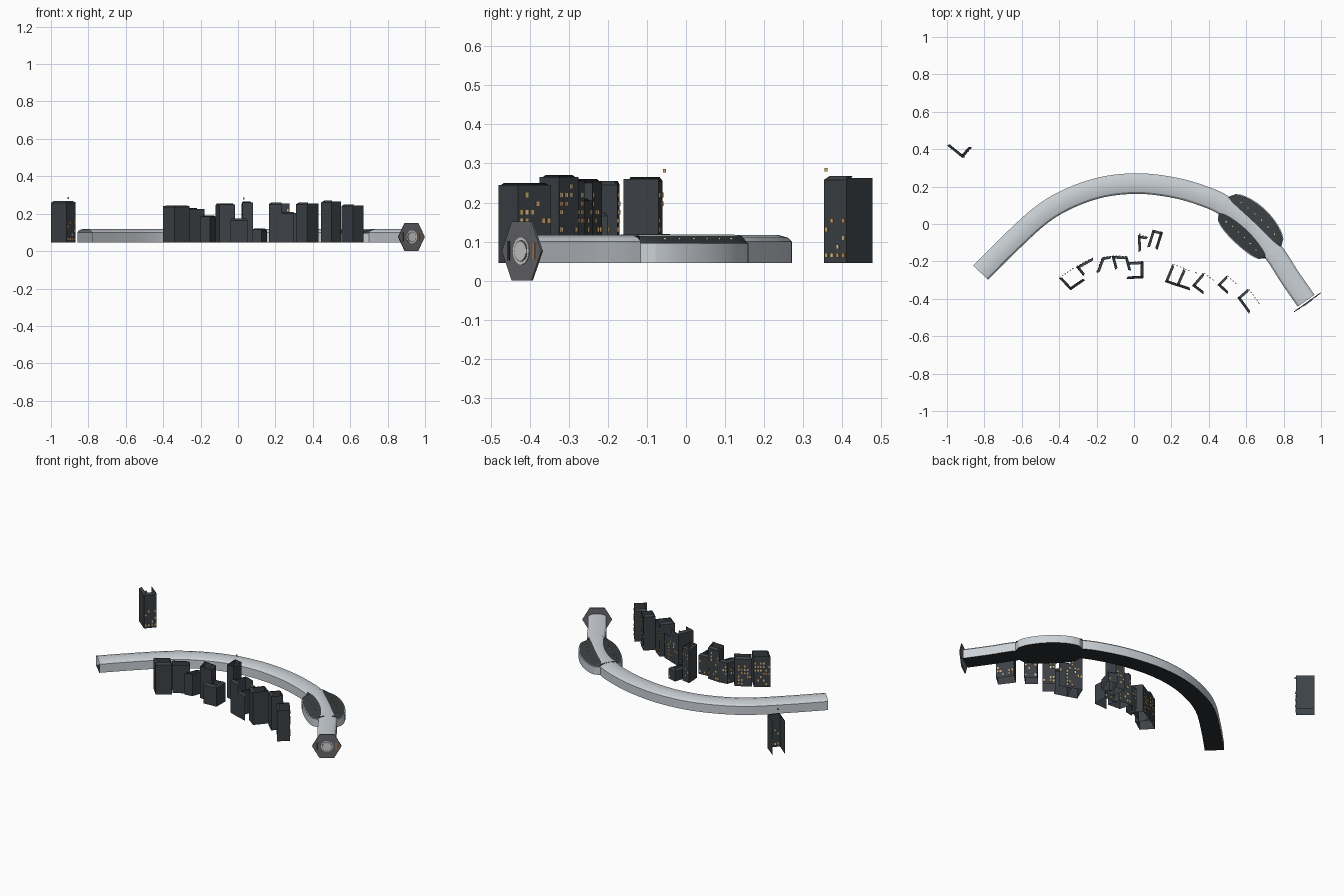
import bpy, bmesh, math, random
from mathutils import Vector, Matrix

random.seed(4)
if "Cube" in bpy.data.objects:
    bpy.data.objects.remove(bpy.data.objects["Cube"])


def material(name, rgb):
    m = bpy.data.materials.new(name)
    m.use_nodes = True
    m.diffuse_color = (*rgb, 1)
    m.node_tree.nodes["Principled BSDF"].inputs["Base Color"].default_value = (*rgb, 1)
    return m


shell = material("pale shell", (.6, .64, .68))
floor_dark = material("dark floor", (.025, .026, .028))
glass = material("smoked roof", (.045, .052, .055))
facade = material("slate facade", (.046, .054, .062))
amber = material("amber window", (.68, .4, .14))
cream = material("cream window", (.8, .62, .34))
frame = material("portal grey", (.14, .135, .145))
portal_light = material("portal disc", (.65, .65, .66))
copper = material("copper strip", (.42, .2, .1))


def finish(name, bm, mats, smooth=False):
    mesh = bpy.data.meshes.new(name)
    bm.to_mesh(mesh)
    bm.free()
    for m in mats:
        mesh.materials.append(m)
    ob = bpy.data.objects.new(name, mesh)
    bpy.context.collection.objects.link(ob)
    if smooth:
        bpy.ops.object.select_all(action='DESELECT')
        ob.select_set(True)
        bpy.context.view_layer.objects.active = ob
        bpy.ops.object.shade_smooth_by_angle(angle=math.radians(25))
    return ob


def add_block(bm, matrix, size, index):
    made = bmesh.ops.create_cube(bm, size=1, matrix=matrix @ Matrix.Diagonal((*size, 1)))
    for f in {f for v in made["verts"] for f in v.link_faces}:
        f.material_index = index


# Centre line of the elevated tube, as a smooth curve through a few points
KEYS = [Vector(p) for p in [
    (-.82, -.26), (-.67, -.11), (-.5, .045), (-.35, .135), (-.17, .197), (.02, .216),
    (.2, .197), (.35, .157), (.48, .1), (.62, -.01), (.745, -.15), (.83, -.28), (.92, -.41)]]
STEPS = 8
STATION = (8 * STEPS, 10 * STEPS)


def smooth_path(keys):
    pts = [keys[0] * 2 - keys[1]] + keys + [keys[-1] * 2 - keys[-2]]
    out = []
    for a, b, c, d in zip(pts, pts[1:], pts[2:], pts[3:]):
        for i in range(STEPS):
            t = i / STEPS
            out.append(b + (c - a) * t / 2 + (a * 2 - b * 5 + c * 4 - d) * t * t / 2
                       + (b * 3 - a - c * 3 + d) * t ** 3 / 2)
    return out + [keys[-1]]


PATH = smooth_path(KEYS)


def side_at(i):
    t = (PATH[min(i + 1, len(PATH) - 1)] - PATH[max(i - 1, 0)]).normalized()
    return Vector((t.y, -t.x))


def sweep(name, start, end, section, mats, strip_mats):
    """Sweep a closed section, which may vary along the way, over part of the path."""
    bm = bmesh.new()
    rows = []
    for i in range(start, end + 1):
        side = side_at(i)
        rows.append([bm.verts.new((*(PATH[i] + side * w), z))
                     for w, z in section((i - start) / (end - start))])
    for r, s in zip(rows, rows[1:]):
        n = len(r)
        for k in range(n):
            f = bm.faces.new((r[k], r[(k + 1) % n], s[(k + 1) % n], s[k]))
            f.material_index = strip_mats[k]
    bmesh.ops.recalc_face_normals(bm, faces=bm.faces)
    return finish(name, bm, mats, True)


def mirrored(half):
    return half + [(-w, z) for w, z in reversed(half)]


def tube_section(t):
    return mirrored([(.055, .045), (.055, .1), (.045, .11), (.02, .117)])


def station_section(t):
    bulge = math.sqrt(max(0, 1 - (2 * t - 1) ** 2))
    wide = .055 + .065 * bulge
    spine = .05 - .022 * bulge
    return mirrored([(wide, .045), (wide, .095), (wide - .004, .096),
                     (spine, .114), (spine * .5, .118)])


tube_mats = [0] * 7 + [1]
sweep("long_tube", 0, STATION[0], tube_section, [shell, floor_dark], tube_mats)
sweep("short_tube", STATION[1], len(PATH) - 1, tube_section, [shell, floor_dark], tube_mats)
sweep("station", *STATION, station_section, [shell, floor_dark, glass],
      [0, 0, 2, 0, 0, 0, 2, 0, 0, 1])

# Small lamps along both sides of the station roof
bm = bmesh.new()
for i in range(STATION[0] + 3, STATION[1] - 2, 2):
    for sign in (-1, 1):
        spot = PATH[i] + side_at(i) * sign * .065
        add_block(bm, Matrix.Translation((spot.x, spot.y, .107)), (.006, .006, .006), i // 2 % 2)
finish("station_lamps", bm, [cream, shell])

# Hexagonal portal closing the short tube
across = Vector((.81, .58, 0)).normalized()
outward = Vector((across.y, -across.x, 0))
PORTAL = Matrix((across, (0, 0, 1), outward)).transposed().to_4x4()
PORTAL.translation = (.928, -.42, .076)


def plate(name, outline, back, front, mat):
    bm = bmesh.new()
    face = bm.faces.new([bm.verts.new((x, y, back)) for x, y in outline])
    ext = bmesh.ops.extrude_face_region(bm, geom=[face], use_keep_orig=True)
    moved = [v for v in ext["geom"] if isinstance(v, bmesh.types.BMVert)]
    bmesh.ops.translate(bm, verts=moved, vec=(0, 0, front - back))
    bmesh.ops.recalc_face_normals(bm, faces=bm.faces)
    bm.transform(PORTAL)
    return finish(name, bm, [mat])


def ngon(n, r):
    return [(r * math.cos(math.tau * k / n), r * math.sin(math.tau * k / n)) for k in range(n)]


def bar(x, w, h):
    return [(x - w, -h), (x + w, -h), (x + w, h), (x - w, h)]


plate("portal_frame", ngon(6, .087), -.004, .001, frame)
plate("portal_ring", ngon(24, .035), .001, .003, portal_light)
plate("portal_groove", ngon(24, .028), .003, .004, frame)
plate("portal_disc", ngon(24, .025), .004, .005, portal_light)
plate("portal_slot", bar(-.056, .005, .025), .001, .003, floor_dark)
plate("portal_strip", bar(.056, .004, .02), .001, .003, copper)

# Towers: three corners of each plan and the height
TOWERS = [
    (-1, .42, -.917, .353, -.868, .41, .268),
    (-.4, -.29, -.34, -.355, -.26, -.3, .245),
    (-.27, -.28, -.31, -.23, -.22, -.18, .23),
    (-.2, -.26, -.17, -.18, -.12, -.17, .19),
    (-.1, -.245, -.12, -.17, -.035, -.175, .255),
    (-.04, -.205, .05, -.2, .05, -.29, .175),
    (.075, -.07, .02, -.06, .025, -.15, .265),
    (.07, -.125, .1, -.03, .155, -.045, .12),
    (.235, -.335, .165, -.31, .205, -.215, .26),
    (.3, -.355, .225, -.33, .265, -.24, .21),
    (.37, -.375, .31, -.33, .37, -.26, .26),
    (.5, -.375, .445, -.325, .495, -.275, .27),
    (.615, -.48, .553, -.395, .61, -.345, .25)]
OPEN_SIDED = {1, 6, 9, 10}
THREE_CORNICES = {5, 6, 8}
BASE, LIP = .045, .01


def add_windows(bm, p, q, normal, top):
    """Scatter lit panes on a grid over the outside of a wall."""
    along = q - p
    cols = max(2, int(along.length / .016))
    rot = Matrix((along.normalized(), normal, (0, 0, 1))).transposed().to_4x4()
    for c in range(cols):
        for row in range(int((top - BASE - .02) / .022)):
            if random.random() < .33:
                mid = p + along * (c + .5) / cols + normal * .001
                rot.translation = (mid.x, mid.y, BASE + .02 + row * .022)
                add_block(bm, rot, (.009, .004, .012), random.choice((1, 1, 2)))


for number, (ax, ay, bx, by, cx, cy, top) in enumerate(TOWERS, 1):
    a, b, c = Vector((ax, ay, 0)), Vector((bx, by, 0)), Vector((cx, cy, 0))
    d = a + c - b
    centre = (a + c) / 2
    nearest = min(PATH, key=lambda s: (s - centre.xy).length)
    to_tube = (nearest - centre.xy).normalized().to_3d()
    sides = [(a, b), (b, c), (c, d)] + ([] if number in OPEN_SIDED else [(d, a)])
    bm = bmesh.new()
    for k, (p, q) in enumerate(sides):
        normal = Vector((q.y - p.y, p.x - q.x, 0)).normalized()
        if normal.dot(p - centre) < 0:
            normal = -normal
        has_lip = k < (3 if number in THREE_CORNICES else 2)
        eave = top - (LIP if has_lip else LIP / 2)
        low = [bm.verts.new((v.x, v.y, BASE)) for v in (p, q)]
        high = [bm.verts.new((v.x, v.y, eave)) for v in (q, p)]
        bm.faces.new(low + high)
        if has_lip:
            # Sloping cornice leaning inward, clipped at its ends
            run = (q - p).normalized() * .008
            inner = [p + run - normal * .014, q - run - normal * .014]
            bm.faces.new(high + [bm.verts.new((v.x, v.y, top)) for v in inner])
        # Lit windows only on the side that faces the tube
        if normal.dot(to_tube) > .6:
            add_windows(bm, p, q, normal, eave)
    # Roof beacons
    if number in (1, 7):
        spot = Matrix.Translation((b.x + .01, b.y + .005, top + .016))
        add_block(bm, spot, (.007, .007, .009), 1)
    finish(f"tower_{number}", bm, [facade, amber, cream])
